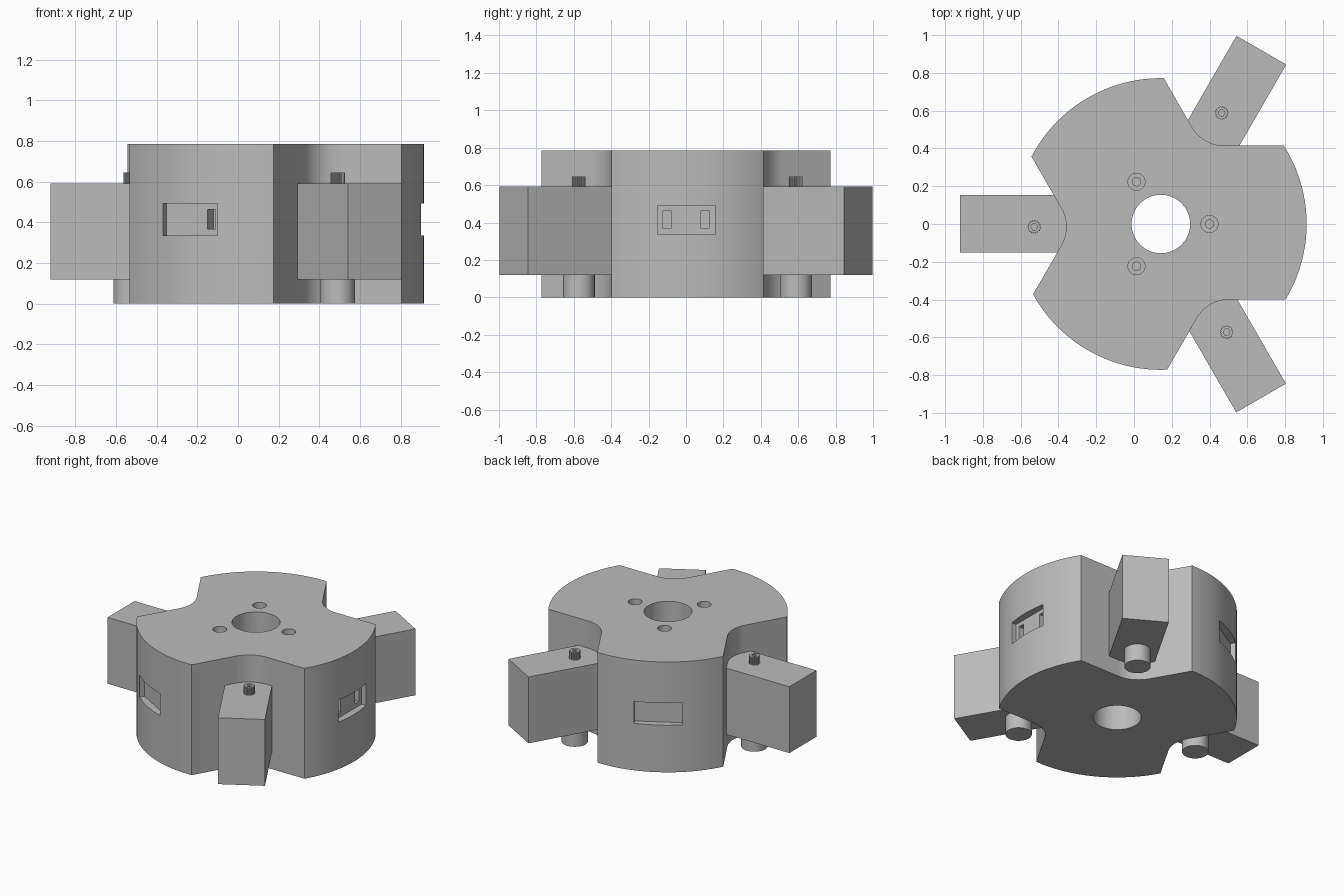
import bpy, bmesh, math
from mathutils import Vector, Matrix

cube = bpy.data.objects.get("Cube")
if cube:
    bpy.data.objects.remove(cube, do_unlink=True)

CX, R, HEIGHT = 0.142, 0.772, 0.785      # hub axis, radius, height
APEX, SHIFT, FILLET = 0.47, 0.015, 0.2   # notch geometry
PIN_U = 0.67

grey = bpy.data.materials.new("plain grey")
grey.use_nodes = True
grey.diffuse_color = (0.5, 0.5, 0.5, 1)
grey.node_tree.nodes["Principled BSDF"].inputs["Base Color"].default_value = (0.5, 0.5, 0.5, 1)


def polar(r, deg):
    a = math.radians(deg)
    return Vector((r * math.cos(a), r * math.sin(a)))


def place(deg):
    """Frame whose x axis points outward from the hub axis at the given angle."""
    return Matrix.Translation((CX, 0, 0)) @ Matrix.Rotation(math.radians(deg), 4, 'Z')


def prism(name, points, z0, z1, deg=0):
    """Extrude a counter-clockwise outline between two heights."""
    bm = bmesh.new()
    face = bm.faces.new([bm.verts.new((p[0], p[1], z0)) for p in points])
    top = bmesh.ops.extrude_face_region(bm, geom=[face])
    bmesh.ops.translate(bm, vec=(0, 0, z1 - z0),
                        verts=[v for v in top["geom"] if isinstance(v, bmesh.types.BMVert)])
    bmesh.ops.recalc_face_normals(bm, faces=bm.faces)
    bm.transform(place(deg))
    mesh = bpy.data.meshes.new(name)
    bm.to_mesh(mesh)
    bm.free()
    mesh.materials.append(grey)
    ob = bpy.data.objects.new(name, mesh)
    bpy.context.collection.objects.link(ob)
    return ob


def box(name, u0, u1, v0, v1, z0, z1, deg):
    return prism(name, [(u0, v0), (u1, v0), (u1, v1), (u0, v1)], z0, z1, deg)


def cylinder(name, u, v, r, z0, z1, deg=0, sides=32):
    pts = [Vector((u, v)) + polar(r, 360 * i / sides) for i in range(sides)]
    return prism(name, pts, z0, z1, deg)


def activate(ob):
    bpy.ops.object.select_all(action='DESELECT')
    ob.select_set(True)
    bpy.context.view_layer.objects.active = ob


def cut(ob, cutter):
    cutter.hide_render = True
    mod = ob.modifiers.new("cut", 'BOOLEAN')
    mod.operation, mod.solver, mod.object = 'DIFFERENCE', 'EXACT', cutter
    activate(ob)
    bpy.ops.object.modifier_apply(modifier=mod.name)
    bpy.data.objects.remove(cutter, do_unlink=True)


def smooth(ob):
    activate(ob)
    bpy.ops.object.shade_smooth_by_angle(angle=math.radians(25))


def notch():
    """Rounded 120 degree notch outline, running counter-clockwise."""
    apex = Vector((APEX, SHIFT))

    def corner(side):
        d = polar(1, 60 * side)
        b = apex.dot(d)
        return apex + d * (-b + math.sqrt(b * b - apex.dot(apex) + R * R))

    centre = apex + Vector((FILLET / math.sin(math.radians(60)), 0))
    arc = [centre + polar(FILLET, 210 - 5 * i) for i in range(13)]
    return [corner(-1)] + arc + [corner(1)]


# Hub outline: three notches joined by arcs of the outer circle
outline = []
for deg in (60, 180, 300):
    turn = Matrix.Rotation(math.radians(deg), 2)
    local = notch()
    outline += [turn @ p for p in local]
    start = math.degrees(math.atan2(local[-1].y, local[-1].x))
    end = 120 + math.degrees(math.atan2(local[0].y, local[0].x))
    outline += [polar(R, deg + start + (end - start) * i / 24) for i in range(1, 24)]
hub = prism("hub", outline, 0, HEIGHT)

# Central bore and three stepped blind holes
cut(hub, cylinder("bore_cutter", 0, 0, 0.155, -0.1, 1, sides=48))
for deg in (0, 120, 240):
    cut(hub, cylinder("counterbore_cutter", 0.258, 0, 0.045, HEIGHT - 0.1, 1, deg))
    cut(hub, cylinder("pilot_cutter", 0.258, 0, 0.022, HEIGHT - 0.2, 1, deg, 20))
    # Window pocket in the rim
    cut(hub, box("pocket_cutter", R - 0.05, 1, -0.153, 0.156, 0.335, 0.492, deg))

# Deeper slots at the ends of the pocket floors
for deg, sides in ((0, (-1, 1)), (240, (1,))):
    for s in sides:
        v0, v1 = sorted((0.08 * s, 0.124 * s))
        cut(hub, box("slot_cutter", R - 0.11, 0.9, v0, v1, 0.367, 0.463, deg))
smooth(hub)

# Three jaws, each with a pivot pin below and a knurled socket screw on top
for i, deg in enumerate((60, 180, 300), 1):
    box(f"jaw_{i}", 0.49, 1.063, -0.153, 0.151, 0.12, 0.592, deg)
    smooth(cylinder(f"pivot_pin_{i}", PIN_U, SHIFT, 0.085, 0, 0.125, deg, 40))
    teeth = 18
    star = [Vector((PIN_U, SHIFT)) + polar(0.036 if k % 4 < 2 else 0.031, 90 * k / teeth)
            for k in range(teeth * 4)]
    screw = prism(f"knurled_screw_{i}", star, 0.585, 0.646, deg)
    cut(screw, cylinder("socket_cutter", PIN_U, SHIFT, 0.018, 0.615, 0.7, deg, 6))
